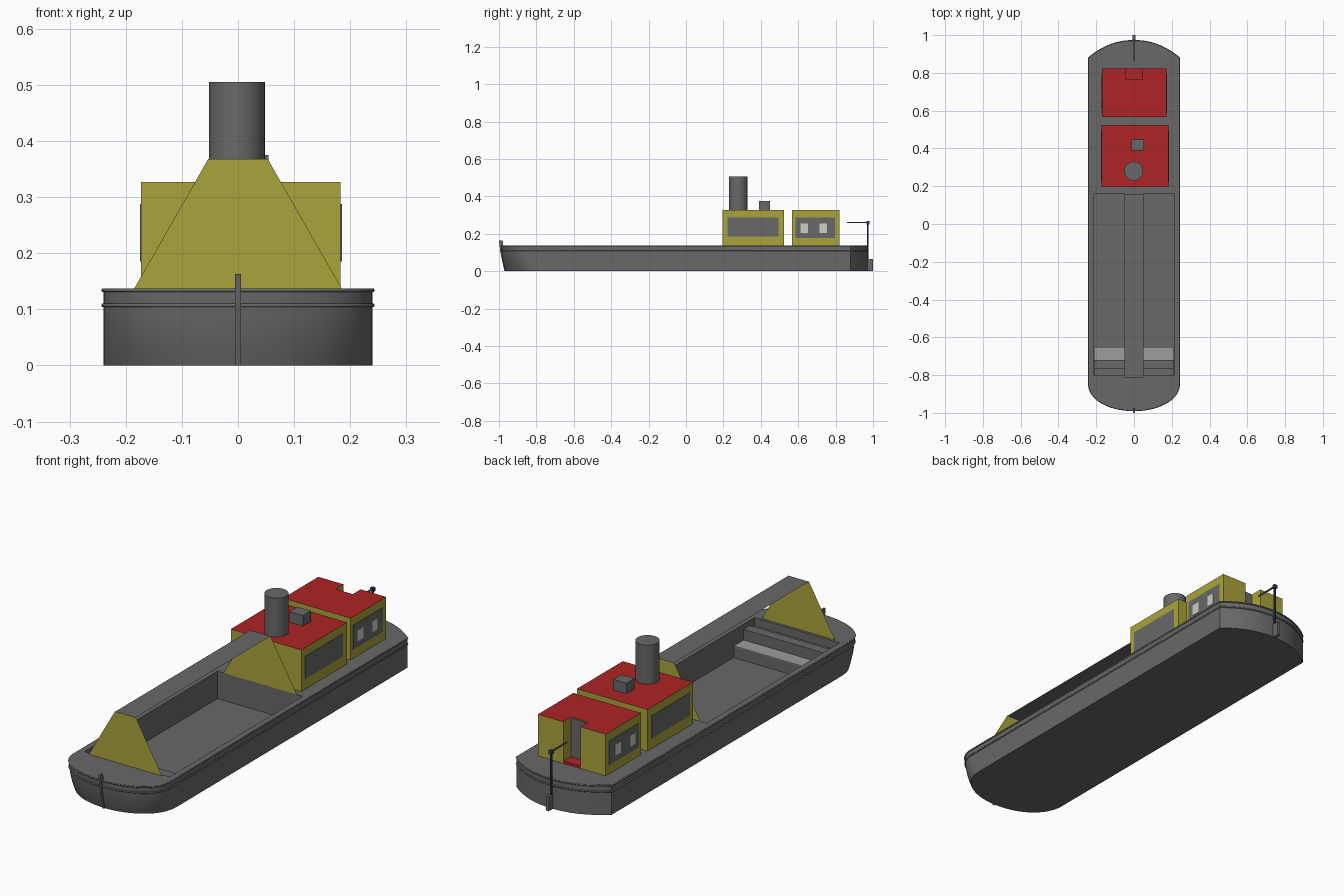
import bpy, bmesh, math

cube = bpy.data.objects.get("Cube")
if cube:
    bpy.data.objects.remove(cube, do_unlink=True)


def material(name, r, g, b):
    m = bpy.data.materials.new(name)
    m.diffuse_color = (r, g, b, 1)
    m.use_nodes = True
    bsdf = next(n for n in m.node_tree.nodes if n.type == 'BSDF_PRINCIPLED')
    bsdf.inputs["Base Color"].default_value = (r, g, b, 1)
    return m


GREY = material("steel grey", .14, .14, .14)
YELLOW = material("mustard yellow", .40, .37, .045)
RED = material("roof red", .42, .017, .018)
PANE = material("window cream", .62, .62, .55)
PALE = material("pale grey", .34, .34, .34)
NAVY = material("navy blue", .04, .04, .12)

DECK, ROOF = .137, .327


def finish(name, bm, mat):
    bmesh.ops.recalc_face_normals(bm, faces=bm.faces)
    me = bpy.data.meshes.new(name)
    bm.to_mesh(me)
    bm.free()
    ob = bpy.data.objects.new(name, me)
    bpy.context.collection.objects.link(ob)
    me.materials.append(mat)
    return ob


def box(name, xs, ys, zs, mat):
    return prism(name, [(xs[0], ys[0]), (xs[1], ys[0]), (xs[1], ys[1]), (xs[0], ys[1])], zs, mat)


def loft(name, rings, mat):
    bm = bmesh.new()
    loops = [[bm.verts.new(p) for p in ring] for ring in rings]
    n = len(loops[0])
    for a, b in zip(loops, loops[1:]):
        for i in range(n):
            j = (i + 1) % n
            bm.faces.new((a[i], a[j], b[j], b[i]))
    bm.faces.new(loops[0][::-1])
    bm.faces.new(loops[-1])
    return finish(name, bm, mat)


def prism(name, outline, zs, mat):
    return loft(name, [[(x, y, z) for x, y in outline] for z in zs], mat)


def sheet(name, points, mat):
    bm = bmesh.new()
    bm.faces.new([bm.verts.new(p) for p in points])
    return finish(name, bm, mat)


def cylinder(name, x, y, r, zs, mat, n=32):
    outline = [(x + r * math.cos(2 * math.pi * i / n), y + r * math.sin(2 * math.pi * i / n))
               for i in range(n)]
    return prism(name, outline, zs, mat)


def smooth(ob, degrees=30):
    bpy.ops.object.select_all(action='DESELECT')
    ob.select_set(True)
    bpy.context.view_layer.objects.active = ob
    bpy.ops.object.shade_smooth_by_angle(angle=math.radians(degrees))


def hull_ring(z, grow=0):
    """Hull outline at height z: raked round bow and shallow curved stern."""
    inset = max(0, 1 - z / DECK) ** 2
    start, tip = -.84 + .06 * inset, -.987 + .022 * inset
    half = .24 + grow
    ring = []
    for i in range(33):
        a = math.pi * i / 32
        ring.append((-half * math.cos(a), start + (tip - grow - start) * math.sin(a) ** .9, z))
    for i in range(17):
        u = 1 - i / 8
        ring.append((half * u, .88 + (.09 + grow) * (1 - abs(u) ** 2.2), z))
    return ring


# Hull with open hold
hull = loft("hull", [hull_ring(DECK * i / 6) for i in range(7)], GREY)
cutter = box("hold_cutter", (-.215, .215), (-.8, .16), (.012, .3), GREY)
cutter.hide_render = True
cutter.hide_viewport = True
cut = hull.modifiers.new("hold", 'BOOLEAN')
cut.operation = 'DIFFERENCE'
cut.solver = 'EXACT'
cut.object = cutter
bpy.context.view_layer.objects.active = hull
bpy.ops.object.modifier_apply(modifier=cut.name)
bpy.data.objects.remove(cutter, do_unlink=True)
smooth(hull)

# Rubbing rails around the hull
for name, z in (("lower_rail", .107), ("upper_rail", .134)):
    cu = bpy.data.curves.new(name, 'CURVE')
    cu.dimensions = '3D'
    cu.bevel_depth = .0038
    cu.bevel_resolution = 1
    sp = cu.splines.new('POLY')
    ring = hull_ring(z)
    sp.points.add(len(ring) - 1)
    for p, co in zip(sp.points, ring):
        p.co = (*co, 1)
    sp.use_cyclic_u = True
    cu.materials.append(GREY)
    bpy.context.collection.objects.link(bpy.data.objects.new(name, cu))

# Stem post following the bow rake
loft("stem_post", [[(-.005, y, z), (.005, y, z), (.005, y + .02, z), (-.005, y + .02, z)]
                   for y, z in ((-.971, 0), (-.984, .06), (-.994, .11), (-1, .163))], GREY)

# Stepped bench at the front of the hold
box("bench", (-.213, .213), (-.8, -.65), (.01, .062), GREY)
box("bench_top", (-.213, .213), (-.72, -.65), (.062, .066), PALE)
box("bench_back", (-.213, .213), (-.765, -.72), (.062, .115), GREY)
box("bench_shelf", (-.213, .213), (-.8, -.765), (.062, .1), GREY)

# Tapered end boards and the walkway between them
for name, y in (("front_board", -.812), ("rear_board", .16)):
    sheet(name, [(-.185, y, DECK), (.185, y, DECK), (.053, y, .368), (-.053, y, .368)], YELLOW)
sheet("walkway", [(-.051, -.812, .368), (.051, -.812, .368),
                  (.051, .16, .368), (-.051, .16, .368)], GREY)

# Cabins with red roofs; the rear one has a doorway recess
front_outline = [(-.173, .195), (.183, .195), (.183, .525), (-.173, .525)]
rear_outline = [(-.17, .567), (.172, .567), (.172, .822), (.044, .822),
                (.044, .765), (-.042, .765), (-.042, .822), (-.17, .822)]
for name, outline in (("front_cabin", front_outline), ("rear_cabin", rear_outline)):
    cabin = prism(name, outline, (DECK - .002, ROOF), YELLOW)
    cabin.data.materials.append(RED)
    for f in cabin.data.polygons:
        f.material_index = int(f.normal.z > .5)
box("doorway_step", (-.042, .044), (.765, .822), (DECK, .148), RED)
box("cabin_door", (-.04, .042), (.764, .768), (.148, ROOF - .003), GREY)

# Side panels and window panes
for side, fx, rx in (("left", .183, .172), ("right", -.173, -.17)):
    def plate(name, x, depth, ys, zs, mat):
        d = math.copysign(depth, x)
        box(side + name, sorted((x - d, x + d)), ys, zs, mat)
    plate("_front_panel", fx, .002, (.222, .495), (.185, .288), GREY)
    plate("_rear_panel", rx, .002, (.585, .797), (.178, .288), GREY)
    for i, y in enumerate((.613, .715)):
        plate("_window_%d" % i, rx, .0035, (y, y + .04), (.205, .256), PANE)

# Funnel and roof hatch
smooth(cylinder("funnel", -.002, .28, .05, (ROOF, .505), GREY))
box("roof_hatch", (-.013, .054), (.39, .448), (ROOF, .375), GREY)

# Rudder, steering post and tiller
box("rudder", (-.007, .007), (.965, 1), (0, .065), GREY)
cylinder("steering_post", 0, .972, .005, (.06, .255), NAVY, 10)
box("post_cap", (-.008, .008), (.965, .98), (.25, .267), NAVY)
box("tiller", (-.003, .003), (.86, .97), (.257, .263), GREY)
